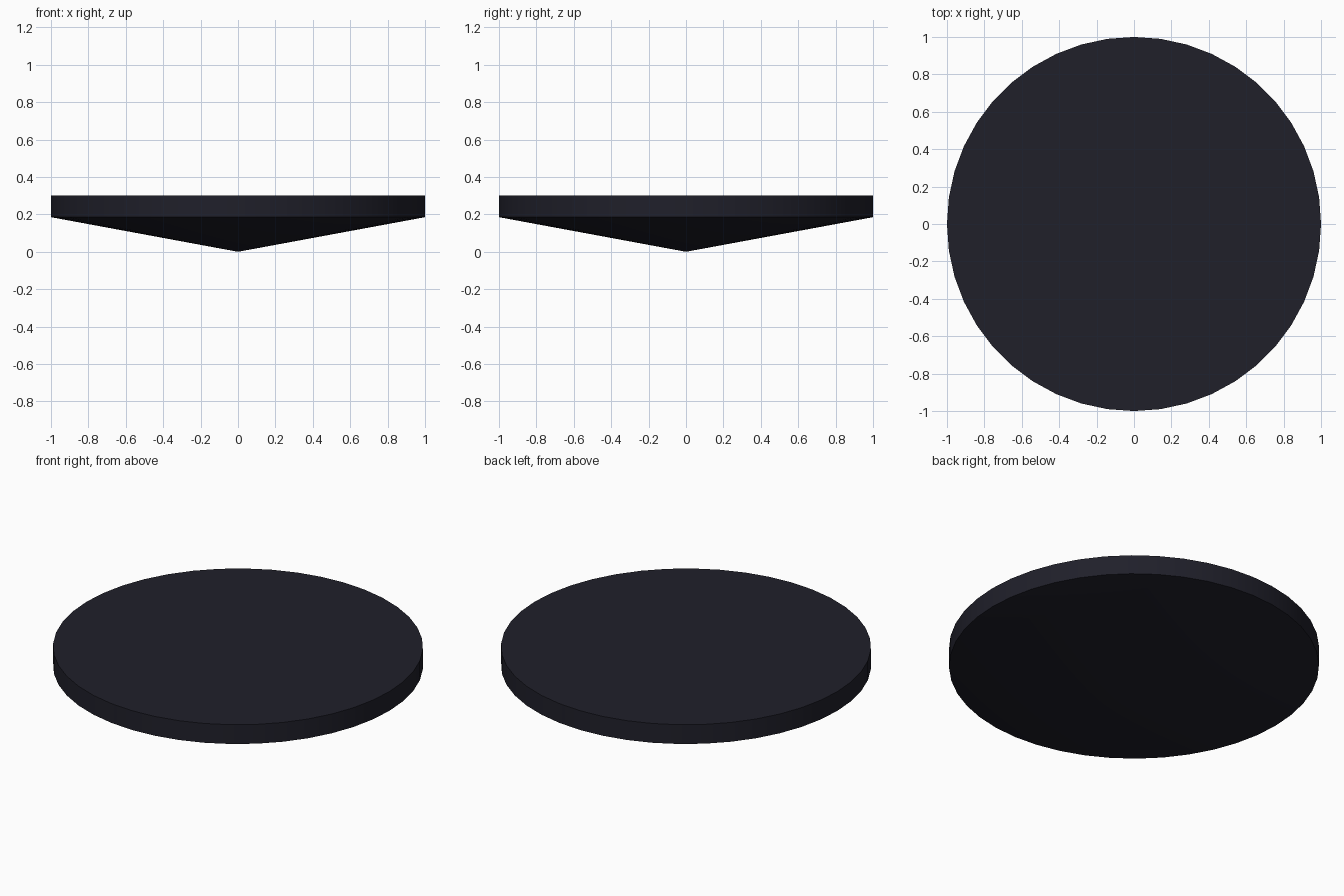
import bpy
import bmesh
from math import cos, sin, tau, radians

if "Cube" in bpy.data.objects:
    bpy.data.objects.remove(bpy.data.objects["Cube"])

SIDES = 44
RADIUS = 1.0
TOP_Z, RIM_Z = 0.30, 0.185


def ring(bm, z):
    return [bm.verts.new((RADIUS * cos(tau * i / SIDES), RADIUS * sin(tau * i / SIDES), z))
            for i in range(SIDES)]


# Flat-topped disc with a straight rim and a shallow conical underside
bm = bmesh.new()
top, rim = ring(bm, TOP_Z), ring(bm, RIM_Z)
tip = bm.verts.new((0, 0, 0))
bm.faces.new(top)
for i in range(SIDES):
    j = (i + 1) % SIDES
    bm.faces.new((rim[i], rim[j], top[j], top[i]))
    bm.faces.new((rim[j], rim[i], tip))
bmesh.ops.recalc_face_normals(bm, faces=bm.faces)

mesh = bpy.data.meshes.new("conical_disc")
bm.to_mesh(mesh)
bm.free()
disc = bpy.data.objects.new("conical_disc", mesh)
bpy.context.collection.objects.link(disc)

# Near-black finish
mat = bpy.data.materials.new("dark_finish")
mat.diffuse_color = (0.014, 0.014, 0.023, 1)
mat.use_nodes = True
mat.node_tree.nodes["Principled BSDF"].inputs["Base Color"].default_value = mat.diffuse_color
mesh.materials.append(mat)

# Smooth rim and cone, sharp edges between them
bpy.context.view_layer.objects.active = disc
disc.select_set(True)
bpy.ops.object.shade_smooth_by_angle(angle=radians(30))
